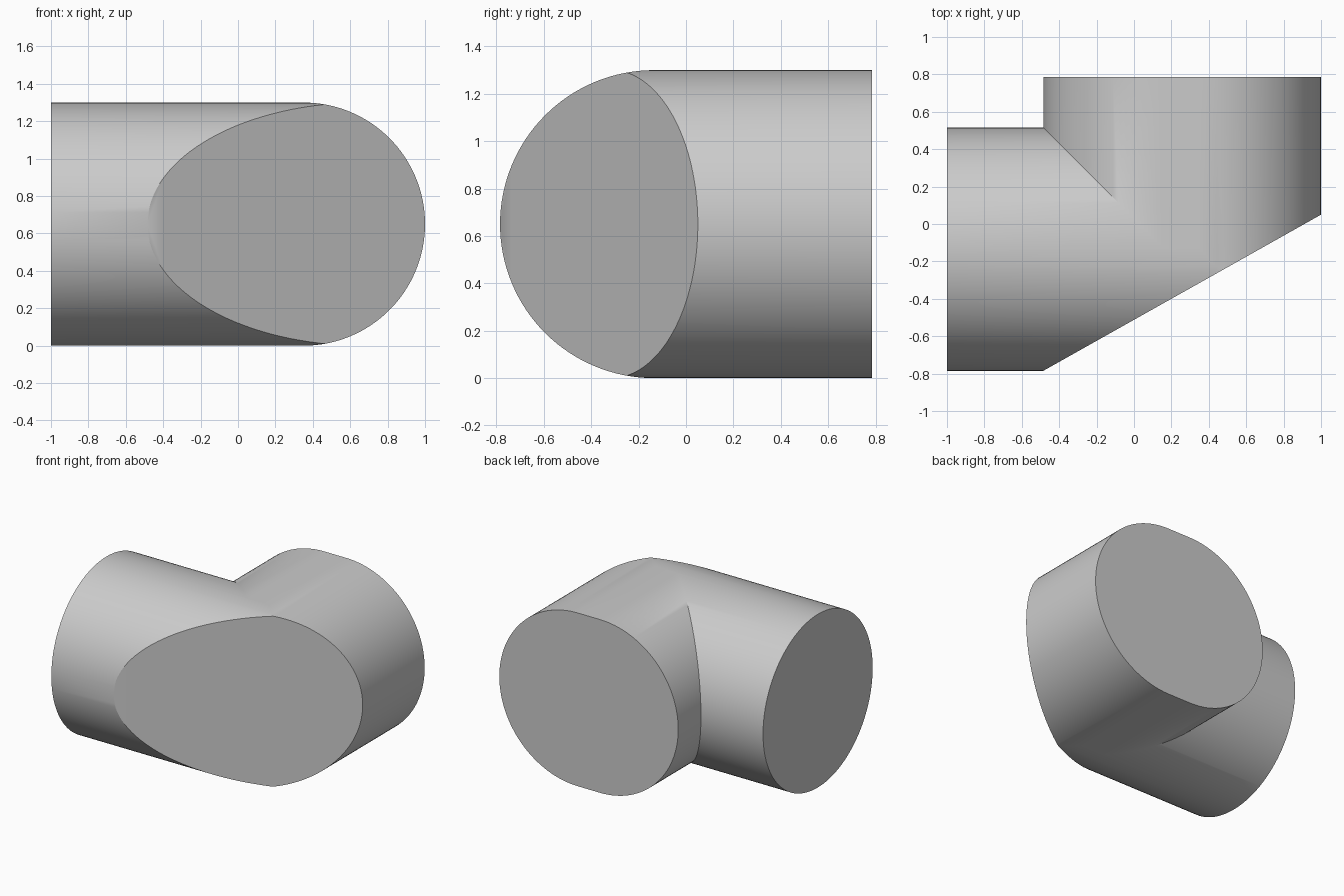
import bpy, bmesh, math
from mathutils import Vector

cube = bpy.data.objects.get("Cube")
if cube:
    bpy.data.objects.remove(cube, do_unlink=True)

R = 0.65                      # pipe radius
AXIS_Y = -0.135               # axis of the side pipe
INNER_X, OUTER_X = 0.165, 0.35  # centres of the back pipe's two half rounds
SIDE_END, BACK_END = -1.0, 0.785
STEPS = 64                    # segments per half round

# Material
grey = bpy.data.materials.new("plain grey")
grey.use_nodes = True
colour = (0.6, 0.6, 0.6, 1)
grey.diffuse_color = colour
grey.node_tree.nodes["Principled BSDF"].inputs["Base Color"].default_value = colour

# Profile as (centre x, sideways offset, height): outer half, then inner half
profile = []
for centre, start in ((OUTER_X, -math.pi / 2), (INNER_X, math.pi / 2)):
    for i in range(STEPS + 1):
        a = start + math.pi * i / STEPS
        profile.append((centre, R * math.cos(a), R + R * math.sin(a)))

# Elbow: side pipe ring, mitre ring and back pipe ring
bm = bmesh.new()
side = [bm.verts.new((SIDE_END, AXIS_Y - d, z)) for c, d, z in profile]
mitre = [bm.verts.new((c + d, AXIS_Y - d, z)) for c, d, z in profile]
back = [bm.verts.new((c + d, BACK_END, z)) for c, d, z in profile]
n = len(profile)
for ring_a, ring_b in ((side, mitre), (mitre, back)):
    for i in range(n):
        j = (i + 1) % n
        bm.faces.new((ring_a[i], ring_a[j], ring_b[j], ring_b[i]))
bm.faces.new(side)
bm.faces.new(back)
bmesh.ops.remove_doubles(bm, verts=bm.verts, dist=1e-5)

# Slanted flat cut across the outer corner
p = Vector((INNER_X - R, AXIS_Y - R, 0))
q = Vector((OUTER_X + R, 0.05, 0))
along = q - p
normal = Vector((along.y, -along.x, 0)).normalized()
cut = bmesh.ops.bisect_plane(bm, geom=bm.verts[:] + bm.edges[:] + bm.faces[:],
                             dist=1e-5, plane_co=p, plane_no=normal, clear_outer=True)
rim = [e for e in bm.edges if e.is_boundary]
bmesh.ops.holes_fill(bm, edges=rim, sides=0)
bmesh.ops.recalc_face_normals(bm, faces=bm.faces)

mesh = bpy.data.meshes.new("elbow_pipe")
bm.to_mesh(mesh)
bm.free()
mesh.materials.append(grey)
elbow = bpy.data.objects.new("elbow_pipe", mesh)
bpy.context.collection.objects.link(elbow)

# Smooth the rounds, keep the rims and mitre crisp
bpy.ops.object.select_all(action="DESELECT")
elbow.select_set(True)
bpy.context.view_layer.objects.active = elbow
bpy.ops.object.shade_smooth_by_angle(angle=math.radians(30))
